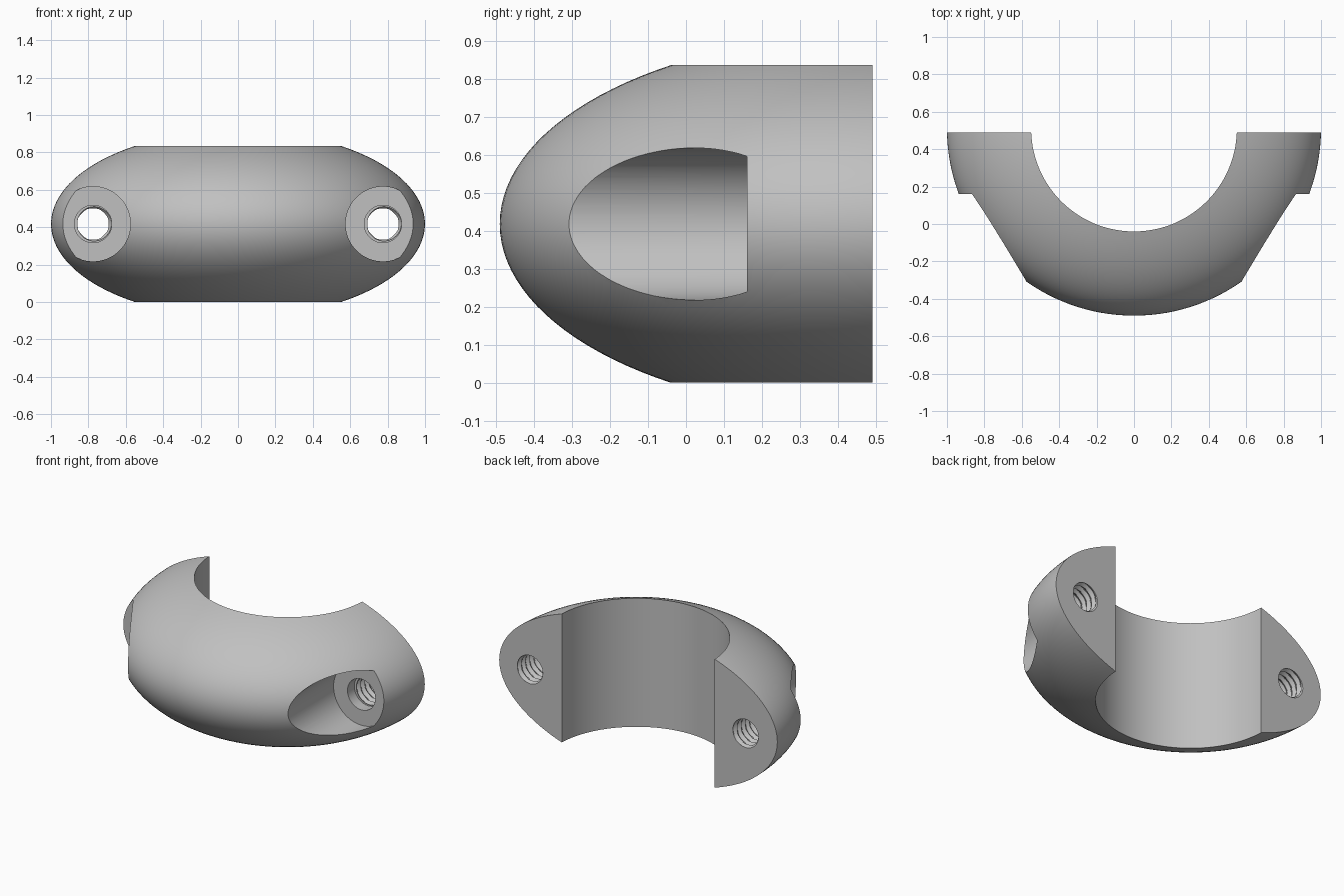
import bpy, bmesh, math
from mathutils import Vector

BORE, HALF_H = 0.55, 0.4176      # bore radius, half height
AXIS_Y, SPLIT_Y = 0.51, 0.49     # bore axis, split plane
SCREW_X, SEAT_Y = 0.775, 0.16    # screw axis, counterbore seat
PITCH = 0.042

cube = bpy.data.objects.get("Cube")
if cube:
    bpy.data.objects.remove(cube)

steel = bpy.data.materials.new("satin_grey")
steel.use_nodes = True
grey = (0.53, 0.53, 0.53, 1)
steel.diffuse_color = grey
steel.node_tree.nodes["Principled BSDF"].inputs["Base Color"].default_value = grey


def make_object(name, bm):
    bmesh.ops.recalc_face_normals(bm, faces=bm.faces)
    mesh = bpy.data.meshes.new(name)
    bm.to_mesh(mesh)
    bm.free()
    mesh.materials.append(steel)
    obj = bpy.data.objects.new(name, mesh)
    bpy.context.collection.objects.link(obj)
    return obj


def bridge(bm, rings):
    for a, b in zip(rings, rings[1:]):
        n = len(a)
        for i in range(n):
            j = (i + 1) % n
            bm.faces.new((a[i], a[j], b[j], b[i]))


def tube(name, x, ys, radius, sides):
    """Closed solid along y; radius is a function of (y, angle)."""
    bm = bmesh.new()
    rings = []
    for y in ys:
        ring = []
        for i in range(sides):
            a = math.tau * i / sides
            r = radius(y, a)
            ring.append(bm.verts.new((x + r * math.cos(a), y, HALF_H + r * math.sin(a))))
        rings.append(ring)
    bridge(bm, rings)
    bm.faces.new(rings[0])
    bm.faces.new(rings[-1])
    obj = make_object(name, bm)
    obj.hide_render = True
    return obj


def thread_radius(y, a):
    phase = (y / PITCH + a / math.tau) % 1
    return 0.083 + 0.017 * (1 - abs(2 * phase - 1))


# Collar half: flattened ellipsoid profile turned round the bore axis, split in two
bm = bmesh.new()
limit = math.asin(HALF_H / 0.5)
arc = [limit * (2 * i / 40 - 1) for i in range(41)]
rings = []
for t in arc:
    r, z = math.cos(t), HALF_H + 0.5 * math.sin(t)
    if abs(abs(t) - limit) < 1e-6:
        r = BORE
    rings.append([bm.verts.new((r * math.cos(math.tau * i / 144),
                                AXIS_Y + r * math.sin(math.tau * i / 144), z))
                  for i in range(144)])
bridge(bm, rings + rings[:1])
cut = bmesh.ops.bisect_plane(bm, geom=bm.verts[:] + bm.edges[:] + bm.faces[:],
                             plane_co=Vector((0, SPLIT_Y, 0)), plane_no=Vector((0, 1, 0)),
                             clear_outer=True)
edges = [e for e in cut["geom_cut"] if isinstance(e, bmesh.types.BMEdge)]
bmesh.ops.edgeloop_fill(bm, edges=edges)
collar = make_object("collar_half", bm)

# Counterbores, clearance holes and threaded holes
cutters = []
for side, x in (("left", SCREW_X), ("right", -SCREW_X)):
    cutters.append(tube(side + "_counterbore", x, (-1, SEAT_Y), lambda y, a: 0.2, 96))
    cutters.append(tube(side + "_clearance", x, (0.1, SEAT_Y + 0.07), lambda y, a: 0.1, 48))
    ys = [SEAT_Y + 0.05 + k * PITCH / 8 for k in range(60)]
    cutters.append(tube(side + "_thread", x, ys, thread_radius, 48))

bpy.context.view_layer.objects.active = collar
for cutter in cutters:
    mod = collar.modifiers.new(cutter.name, "BOOLEAN")
    mod.operation = "DIFFERENCE"
    mod.solver = "EXACT"
    mod.object = cutter
    bpy.ops.object.modifier_apply(modifier=mod.name)
    bpy.data.objects.remove(cutter)

bpy.ops.object.select_all(action="DESELECT")
collar.select_set(True)
bpy.ops.object.shade_smooth_by_angle(angle=math.radians(30))
